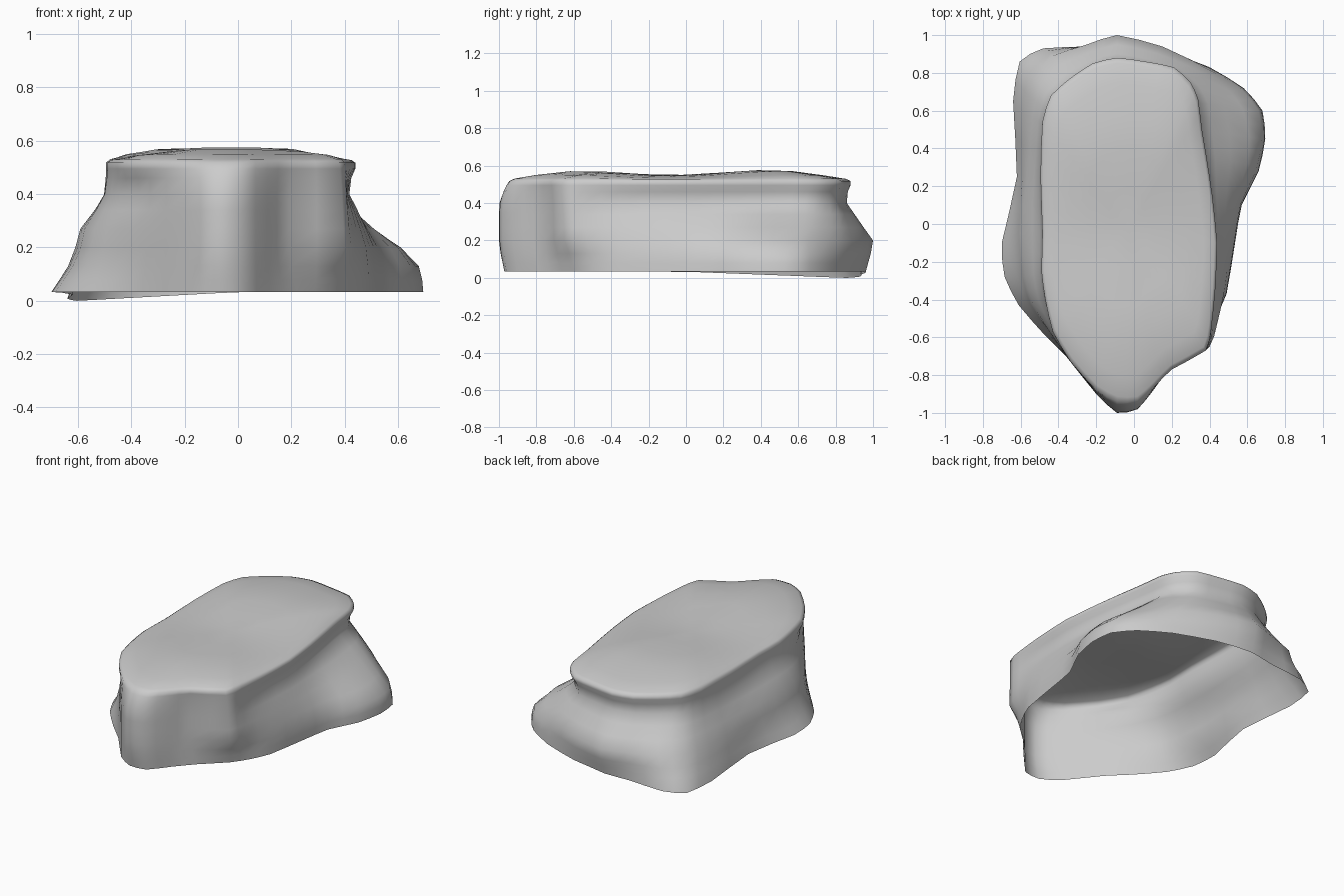
import bpy, bmesh, math

if "Cube" in bpy.data.objects:
    bpy.data.objects.remove(bpy.data.objects["Cube"])

# Matching outlines (x, y), counter-clockwise from the front tip
RIM = [(-.09, -.94), (.02, -.94), (.11, -.86), (.20, -.77), (.38, -.67), (.41, -.55), (.43, -.35),
       (.44, -.10), (.415, .15), (.385, .35), (.36, .50), (.34, .66), (.30, .75), (.21, .83),
       (.06, .86), (-.09, .88), (-.22, .85), (-.34, .77), (-.44, .68), (-.485, .54), (-.495, .25),
       (-.485, -.05), (-.49, -.25), (-.47, -.40), (-.43, -.57), (-.335, -.73), (-.20, -.88)]
MID = [(-.09, -1.0), (.02, -.98), (.11, -.87), (.19, -.76), (.40, -.65), (.44, -.53), (.48, -.35),
       (.51, -.10), (.54, .12), (.60, .32), (.61, .46), (.58, .60), (.51, .70), (.37, .83),
       (.15, .94), (-.09, 1.0), (-.25, .95), (-.43, .89), (-.54, .77), (-.575, .58), (-.59, .25),
       (-.61, -.05), (-.59, -.28), (-.55, -.42), (-.45, -.57), (-.34, -.72), (-.20, -.90)]
BASE = [(-.09, -.97), (.02, -.96), (.12, -.84), (.22, -.73), (.36, -.60), (.43, -.50), (.49, -.37),
        (.535, -.10), (.57, .10), (.66, .28), (.695, .45), (.68, .60), (.58, .72), (.40, .83),
        (.15, .92), (-.09, .96), (-.25, .94), (-.48, .93), (-.605, .86), (-.64, .65), (-.62, .25),
        (-.70, -.10), (-.685, -.28), (-.61, -.43), (-.48, -.58), (-.36, -.70), (-.20, -.90)]
CX, CY = -.03, -.02


def mix(a, b, t):
    return [(p[0] + (q[0] - p[0]) * t, p[1] + (q[1] - p[1]) * t) for p, q in zip(a, b)]


def clamp(v):
    return max(0, min(1, v))


def double(pts):
    """Insert a slightly rounded midpoint on every edge of a closed outline."""
    out, n = [], len(pts)
    for i in range(n):
        a, b, c, d = (pts[(i + k) % n] for k in (-1, 0, 1, 2))
        out += [b, tuple((17 * (q + r) - p - s) / 32 for p, q, r, s in zip(a, b, c, d))]
    return out


rim, mid, base = map(double, (RIM, MID, BASE))
rings = []

# Foot: right flank keeps the wide base outline higher than the left
rings.append([(x, y, .033 - .033 * clamp(-x / .6) * clamp(y / .85)) for x, y in base])
for right, left, z in ((.05, .35, .08), (.2, .7, .13)):
    ring = []
    for b, m in zip(base, mid):
        t = right + (left - right) * clamp((.5 - b[0]) / .3)
        ring.append((b[0] + (m[0] - b[0]) * t, b[1] + (m[1] - b[1]) * t, z))
    rings.append(ring)
rings.append([(x, y, .2) for x, y in mid])

# Wall: how far each side still bulges (general, left, front), then neck inset
for gen, left, front, inset, z in ((.58, .85, 1, 0, .27), (.26, .42, 1, .01, .34),
                                   (.04, .10, .95, .025, .40), (0, .02, .6, .015, .46),
                                   (0, 0, .3, 0, .495)):
    ring = []
    for r, m in zip(rim, mid):
        t = gen + (left - gen) * clamp((-r[0] - .2) / .2) * clamp((.5 - r[1]) / .4)
        t += (front - t) * clamp((-r[1] - .55) / .25)
        x, y = r[0] + (m[0] - r[0]) * t, r[1] + (m[1] - r[1]) * t
        # undercut on the right, back and front-left corner
        corner = clamp(1 - math.hypot(r[0] + .4, r[1] + .62) / .25)
        x += inset * (corner - clamp(x / .3) * clamp((r[1] + .6) / .3))
        y += inset * (corner - clamp(y / .8))
        ring.append((x, y, z))
    rings.append(ring)

# Top: gently undulating cap with a rounded rim
for s in (1, .97, .85, .65, .45, .22):
    ring = []
    for x, y in rim:
        px, py = CX + (x - CX) * s, CY + (y - CY) * s
        wave = .018 * math.cos(2 * math.pi * (py - .55) / 1.25) * (1 - s ** 4)
        edge = .008 * clamp((1 - s) / .03)
        ring.append((px, py, .518 + edge + .042 * (1 - s ** 3) + wave))
    rings.append(ring)

bm = bmesh.new()
loops = [[bm.verts.new(p) for p in ring] for ring in rings]
n = len(rim)
for low, high in zip(loops, loops[1:]):
    for i in range(n):
        j = (i + 1) % n
        bm.faces.new((low[i], low[j], high[j], high[i]))
centre = bm.verts.new((CX, CY, .551))
for i in range(n):
    bm.faces.new((loops[-1][i], loops[-1][(i + 1) % n], centre))

mesh = bpy.data.meshes.new("rock_ledge")
bm.to_mesh(mesh)
bm.free()
rock = bpy.data.objects.new("rock_ledge", mesh)
bpy.context.collection.objects.link(rock)
bpy.context.view_layer.objects.active = rock
rock.select_set(True)
bpy.ops.object.shade_smooth_by_angle(angle=math.radians(80))
